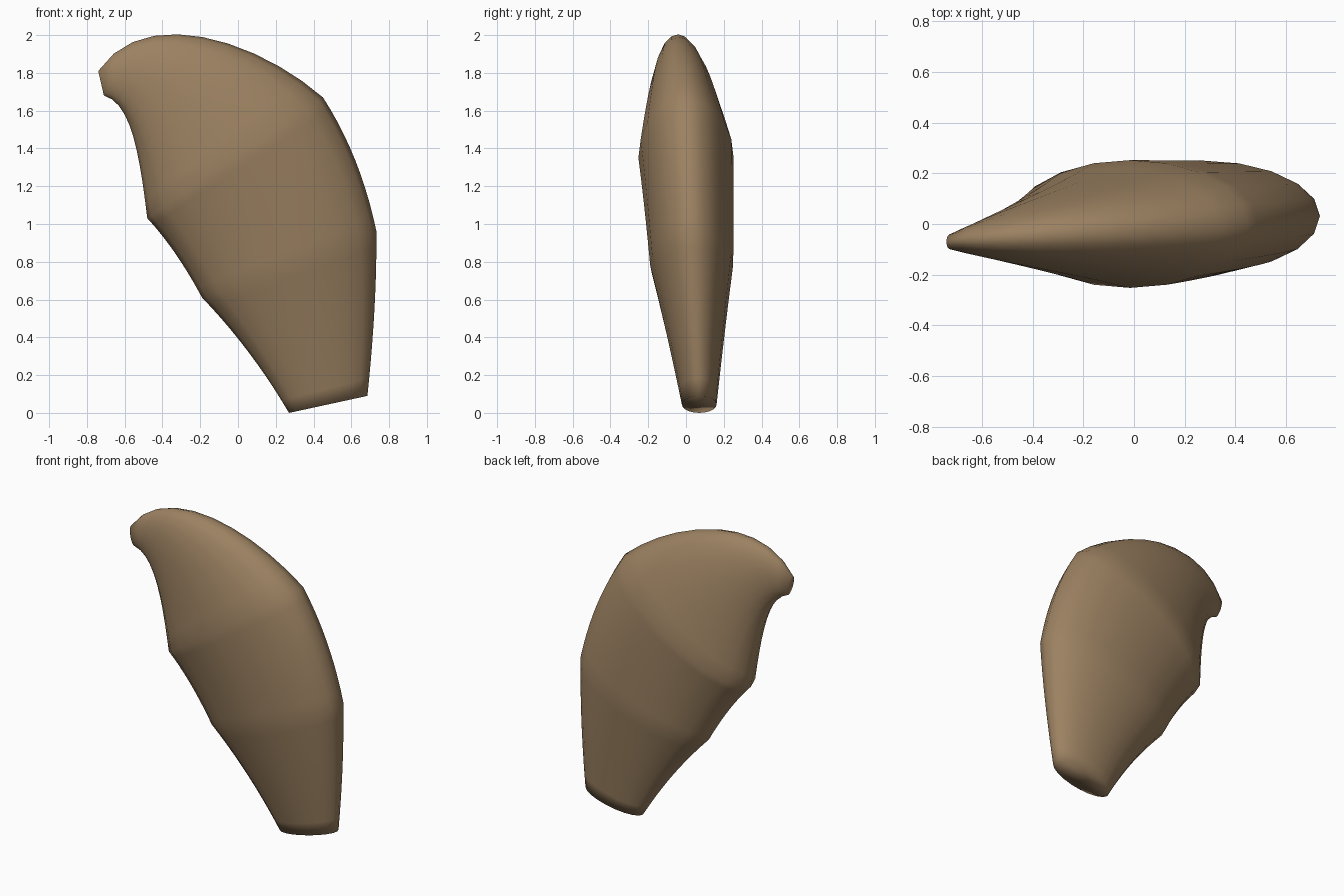
import bpy, bmesh, math
from mathutils import Vector

if "Cube" in bpy.data.objects:
    bpy.data.objects.remove(bpy.data.objects["Cube"])

SIDES = 20
STEPS = 10


def bezier(pts, t):
    # evaluate a Bezier curve of any degree
    pts = [Vector(p) for p in pts]
    while len(pts) > 1:
        pts = [a.lerp(b, t) for a, b in zip(pts, pts[1:])]
    return pts[0]


# each span: inner rail (x, z), outer rail (x, z), (y centre, y half depth) start and end
spans = [
    ([(0.27, 0.0), (0.07, 0.34), (-0.19, 0.61)],
     [(0.685, 0.09), (0.735, 0.56), (0.733, 0.96)],
     (0.07, 0.092), (0.03, 0.22)),
    ([(-0.19, 0.61), (-0.33, 0.87), (-0.48, 1.03)],
     [(0.733, 0.96), (0.65, 1.36), (0.45, 1.67)],
     (0.03, 0.22), (0.0, 0.252)),
    ([(-0.48, 1.03), (-0.52, 1.35), (-0.56, 1.64), (-0.71, 1.68)],
     [(0.45, 1.67), (0.10, 1.975), (-0.50, 2.17), (-0.74, 1.81)],
     (0.0, 0.252), (-0.07, 0.03)),
]

# elliptical rings lofted between the two rails
bm = bmesh.new()
rings = []
for i, (inner, outer, y0, y1) in enumerate(spans):
    for s in range(0 if i == 0 else 1, STEPS + 1):
        t = s / STEPS
        a, b = bezier(inner, t), bezier(outer, t)
        mid, half = (a + b) / 2, (b - a) / 2
        cy, ry = Vector(y0).lerp(Vector(y1), t)
        ring = []
        for k in range(SIDES):
            ang = 2 * math.pi * k / SIDES
            p = mid + half * math.cos(ang)
            ring.append(bm.verts.new((p.x, cy + ry * math.sin(ang), p.y)))
        rings.append(ring)
for r0, r1 in zip(rings, rings[1:]):
    for k in range(SIDES):
        n = (k + 1) % SIDES
        bm.faces.new((r0[k], r0[n], r1[n], r1[k]))
# end caps
bm.faces.new(rings[0][::-1])
bm.faces.new(rings[-1])
bmesh.ops.recalc_face_normals(bm, faces=bm.faces)
for f in bm.faces:
    f.smooth = True

mesh = bpy.data.meshes.new("curved_fin")
bm.to_mesh(mesh)
bm.free()
fin = bpy.data.objects.new("curved_fin", mesh)
bpy.context.collection.objects.link(fin)

# brown surface
mat = bpy.data.materials.new("brown")
mat.diffuse_color = (0.33, 0.22, 0.12, 1)
mat.use_nodes = True
mat.node_tree.nodes["Principled BSDF"].inputs["Base Color"].default_value = mat.diffuse_color
mesh.materials.append(mat)
